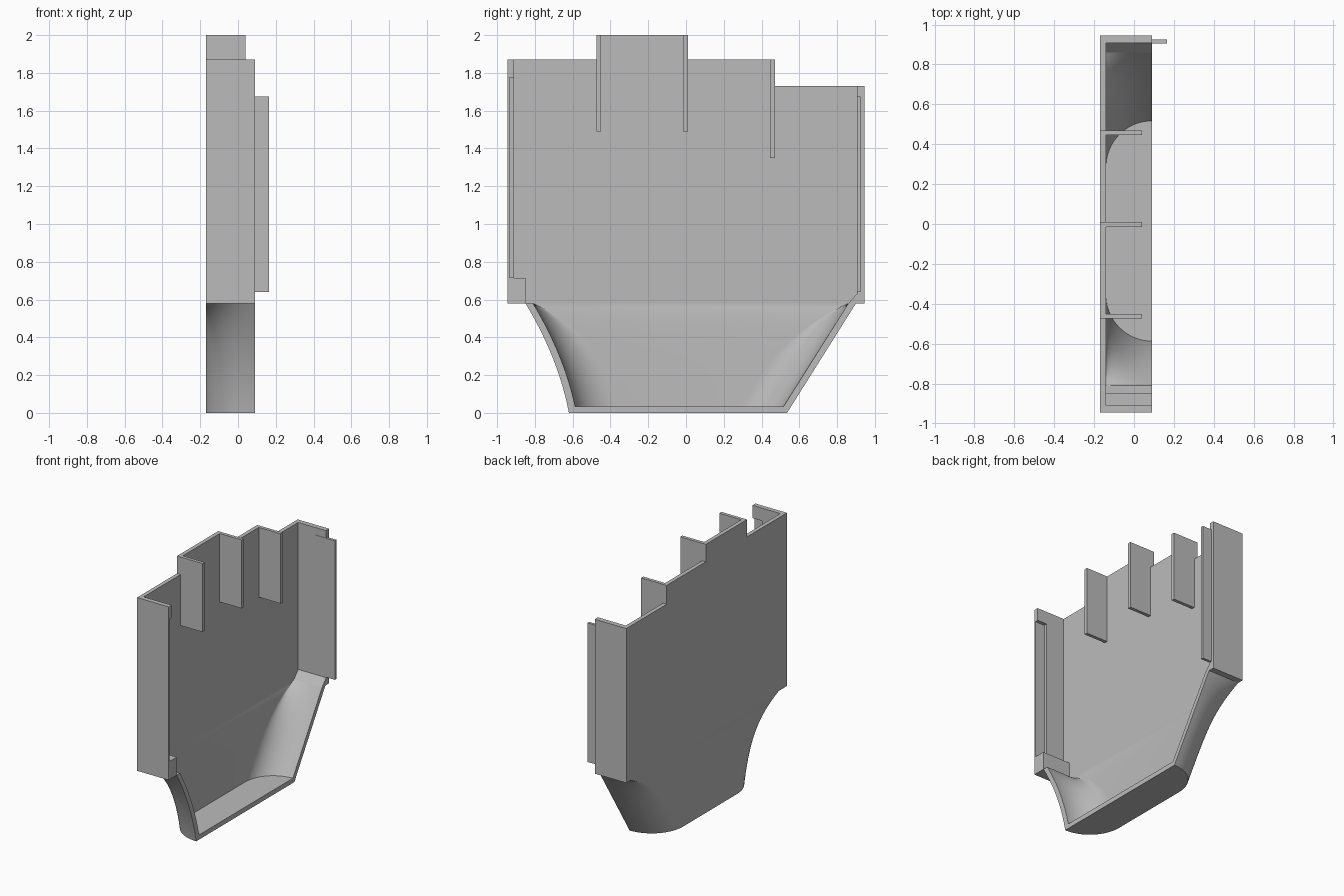
import bpy, bmesh, math

cube = bpy.data.objects.get("Cube")
if cube:
    bpy.data.objects.remove(cube)

grey = bpy.data.materials.new("plain_grey")
grey.use_nodes = True
grey.diffuse_color = (0.5, 0.5, 0.5, 1)
grey.node_tree.nodes["Principled BSDF"].inputs["Base Color"].default_value = (0.5, 0.5, 0.5, 1)

BACK, PLATE, RIM = -0.17, -0.14, 0.09   # depth of outer back, inner back, open edge
SHOULDER, FLOOR, WALL = 0.58, 0.035, 0.04


def loft(name, sections, smooth=False):
    """Skin closed sections of equal point count and cap both ends."""
    bm = bmesh.new()
    rings = [[bm.verts.new(p) for p in s] for s in sections]
    n = len(rings[0])
    for a, b in zip(rings, rings[1:]):
        for i in range(n):
            j = (i + 1) % n
            bm.faces.new((a[i], a[j], b[j], b[i]))
    bm.faces.new(rings[0][::-1])
    bm.faces.new(rings[-1])
    bmesh.ops.recalc_face_normals(bm, faces=bm.faces)
    mesh = bpy.data.meshes.new(name)
    bm.to_mesh(mesh)
    bm.free()
    mesh.materials.append(grey)
    ob = bpy.data.objects.new(name, mesh)
    bpy.context.collection.objects.link(ob)
    if smooth:
        bpy.ops.object.select_all(action='DESELECT')
        ob.select_set(True)
        bpy.context.view_layer.objects.active = ob
        bpy.ops.object.shade_smooth_by_angle(angle=math.radians(30))
    return ob


def prism(name, outline, x0, x1):
    """Extrude a side outline (y, z) across x."""
    return loft(name, [[(x, y, z) for y, z in outline] for x in (x0, x1)])


def box(name, x0, x1, y0, y1, z0, z1):
    return prism(name, [(y0, z0), (y1, z0), (y1, z1), (y0, z1)], x0, x1)


def cove(z, inset, back):
    """Horizontal profile: open edge, rounded corner, back, rounded corner, open edge."""
    s = z / SHOULDER
    left = -0.62 - 0.23 * (0.48 * s + 0.52 * s * s) + inset
    right = 0.535 + 0.365 * s - inset
    depth = RIM - back
    spread = depth * (1 - s ** 4)
    steps = 16
    arc = [(math.sin(k / steps * math.pi / 2), 1 - math.cos(k / steps * math.pi / 2))
           for k in range(steps + 1)]
    return ([(RIM - depth * u, left + spread * v, z) for u, v in arc]
            + [(RIM - depth * u, right - spread * v, z) for u, v in reversed(arc)])


# Rounded lower scoop and its floor
levels = [FLOOR + (SHOULDER - FLOOR) * k / 24 for k in range(25)]
loft("lower_scoop", [cove(z, 0, BACK) + cove(z, WALL, PLATE)[::-1] for z in levels], True)
loft("scoop_floor", [cove(z, 0, BACK) for z in (0, FLOOR)], True)

# Stepped back plate
prism("back_plate", [(-0.945, SHOULDER), (0.945, SHOULDER), (0.945, 1.73), (0.47, 1.73),
                     (0.47, 1.87), (0.01, 1.87), (0.01, 2), (-0.475, 2),
                     (-0.475, 1.87), (-0.945, 1.87)], BACK, PLATE)

# Side walls
prism("rear_wall", [(0.86, SHOULDER), (0.945, SHOULDER), (0.945, 1.73),
                    (0.908, 1.73), (0.908, 0.635)], PLATE, RIM)
front_wall = prism("front_wall", [(-0.945, SHOULDER), (-0.85, SHOULDER), (-0.85, 0.715),
                                  (-0.91, 0.715), (-0.91, 1.87), (-0.945, 1.87)], PLATE, RIM)

# Rebate that receives a matching tongue
cutter = box("rebate_cutter", 0.01, 0.2, -0.935, -0.88, 0.716, 1.775)
cutter.hide_render = True
cutter.hide_set(True)
cut = front_wall.modifiers.new("rebate", 'BOOLEAN')
cut.operation = 'DIFFERENCE'
cut.solver = 'EXACT'
cut.object = cutter

# Tongue on the opposite wall
box("rear_tongue", 0.0, 0.165, 0.905, 0.925, 0.64, 1.675)

# Upright ribs
for name, y, z0, z1 in (("front_rib", -0.475, 1.49, 2), ("middle_rib", -0.015, 1.49, 2),
                        ("rear_rib", 0.445, 1.35, 1.87)):
    box(name, PLATE, 0.04, y, y + 0.025, z0, z1)
